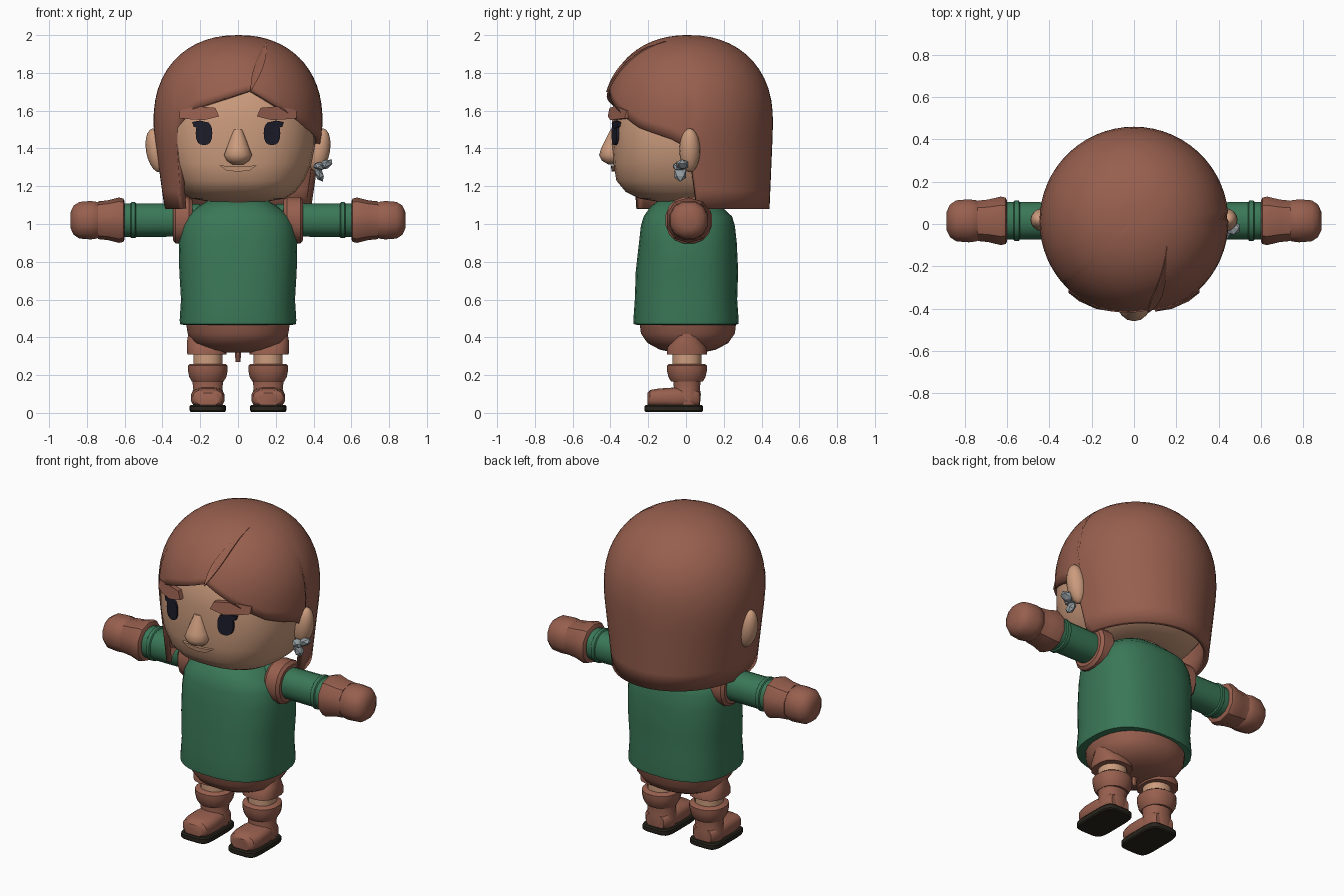
import bpy, bmesh, math
from math import sin, cos, pi, radians

cube = bpy.data.objects.get("Cube")
if cube:
    bpy.data.objects.remove(cube)


def material(name, rgb):
    m = bpy.data.materials.new(name)
    m.use_nodes = True
    m.diffuse_color = (*rgb, 1)
    m.node_tree.nodes["Principled BSDF"].inputs["Base Color"].default_value = (*rgb, 1)
    return m


BROWN = material("brown", (0.31, 0.115, 0.077))
GREEN = material("green", (0.042, 0.185, 0.095))
SKIN = material("skin", (0.6, 0.33, 0.205))
NAVY = material("dark navy", (0.012, 0.012, 0.024))
SOLE = material("dark sole", (0.022, 0.018, 0.012))
GREY = material("grey metal", (0.29, 0.33, 0.35))


def finish(name, bm, mat, smooth=40):
    bmesh.ops.remove_doubles(bm, verts=bm.verts, dist=0.0005)
    bmesh.ops.recalc_face_normals(bm, faces=bm.faces)
    mesh = bpy.data.meshes.new(name)
    bm.to_mesh(mesh)
    bm.free()
    mesh.materials.append(mat)
    ob = bpy.data.objects.new(name, mesh)
    bpy.context.collection.objects.link(ob)
    bpy.ops.object.select_all(action='DESELECT')
    ob.select_set(True)
    bpy.context.view_layer.objects.active = ob
    if smooth:
        bpy.ops.object.shade_smooth_by_angle(angle=radians(smooth))
    return ob


def skin_rows(bm, rows, closed=True):
    for a, b in zip(rows, rows[1:]):
        n = len(a)
        for i in range(n):
            j = (i + 1) % n
            bm.faces.new((a[i], a[j], b[j], b[i]))


def loft(name, rings, mat, axis="z", sides=24, n=2.0, side=1, smooth=40):
    """Rings are (position on axis, centre u, centre v, radius u, radius v)."""
    bm = bmesh.new()
    rows = []
    for t, cu, cv, ru, rv in rings:
        row = []
        for i in range(sides):
            a = 2 * pi * (i + 0.5) / sides
            u = cu + ru * math.copysign(abs(cos(a)) ** (2 / n), cos(a))
            v = cv + rv * math.copysign(abs(sin(a)) ** (2 / n), sin(a))
            x, y, z = {"z": (u, v, t), "x": (t, u, v), "y": (u, t, v)}[axis]
            row.append(bm.verts.new((x * side, y, z)))
        rows.append(row)
    skin_rows(bm, rows)
    bm.faces.new(rows[0])
    bm.faces.new(rows[-1])
    return finish(name, bm, mat, smooth)


def ball(name, loc, scale, mat, rot=(0, 0, 0), crystal=False):
    bm = bmesh.new()
    if crystal:
        bmesh.ops.create_icosphere(bm, subdivisions=1, radius=1)
    else:
        bmesh.ops.create_uvsphere(bm, u_segments=16, v_segments=10, radius=1)
    ob = finish(name, bm, mat, 0 if crystal else 60)
    ob.location, ob.scale, ob.rotation_euler = loc, scale, rot


def interp(keys, t):
    for a, b in zip(keys, keys[1:]):
        if t <= b[0]:
            f = (t - a[0]) / (b[0] - a[0])
            return [p + (q - p) * f for p, q in zip(a, b)]
    return list(keys[-1])


def patch(name, outline, surface, lift, mat, depth=0.03):
    """Flat shape in front, laid on a curved surface."""
    bm = bmesh.new()
    front = [bm.verts.new((x, surface(x, z) - lift, z)) for x, z in outline]
    back = [bm.verts.new((x, surface(x, z) - lift + depth, z)) for x, z in outline]
    bm.faces.new(front)
    bm.faces.new(back)
    skin_rows(bm, [front, back])
    finish(name, bm, mat, 30)


# Head
HEAD_N = 2.5
HEAD = [(1.12, 0, 0, .16, .16), (1.135, 0, 0, .25, .25), (1.17, 0, 0, .305, .32),
        (1.23, 0, 0, .35, .37), (1.32, 0, 0, .39, .385), (1.42, 0, 0, .41, .392),
        (1.55, 0, 0, .41, .392), (1.7, 0, 0, .375, .37), (1.84, 0, 0, .27, .27),
        (1.93, 0, 0, .1, .1)]
loft("head", HEAD, SKIN, sides=36, n=HEAD_N, smooth=60)
loft("neck", [(1.05, 0, 0, .15, .15), (1.18, 0, 0, .17, .17)], SKIN)


def face_y(x, z):
    _, _, _, rx, ry = interp(HEAD, z)
    return -ry * max(0, 1 - abs(x / rx) ** HEAD_N) ** (1 / HEAD_N)


loft("nose", [(1.315, 0, -.385, .03, .025), (1.335, 0, -.385, .06, .06),
              (1.365, 0, -.385, .076, .075), (1.4, 0, -.385, .062, .065),
              (1.45, 0, -.385, .043, .04), (1.5, 0, -.385, .022, .015)],
     SKIN, sides=14, smooth=50)
patch("mouth", [(-.1, 1.31), (-.05, 1.307), (0, 1.303), (.05, 1.307), (.1, 1.31),
                (.06, 1.283), (0, 1.277), (-.06, 1.283)], face_y, .016, SKIN)

# Eyes with lashes, brows and ears
for s, label in ((1, "left"), (-1, "right")):
    eye = [(s * (.18 + .044 * math.copysign(abs(cos(a)) ** .8, cos(a))),
            1.48 + .062 * math.copysign(abs(sin(a)) ** .8, sin(a)))
           for a in (2 * pi * i / 20 for i in range(20))]
    patch(label + "_eye", eye, face_y, .012, NAVY)
    patch(label + "_lash", [(s * x, z) for x, z in
          ((.15, 1.535), (.2, 1.548), (.243, 1.54), (.235, 1.515), (.2, 1.505))],
          face_y, .015, NAVY)
    patch(label + "_brow", [(s * x, z) for x, z in
          ((.1, 1.57), (.12, 1.615), (.2, 1.622), (.26, 1.615), (.31, 1.6),
           (.31, 1.56), (.26, 1.555), (.18, 1.55))], face_y, .03, BROWN, .04)
    ball(label + "_ear", (s * .432, .02, 1.39), (.055, .055, .118), SKIN,
         (0, s * radians(10), 0))

for i, (loc, scale, tilt) in enumerate((
        ((.465, -.02, 1.315), (.045, .035, .024), -25),
        ((.43, -.03, 1.265), (.024, .035, .045), -25),
        ((.43, -.035, 1.305), (.035, .04, .024), 15))):
    ball(f"earring_crystal_{i + 1}", loc, scale, GREY, (0, radians(tilt), 0), True)

# Hair: a dome whose lower edge height follows the angle from the front
EDGE = [(-180, 1.08), (-50, 1.08), (-47, 1.51), (-32, 1.61), (9, 1.71), (29, 1.62),
        (54, 1.51), (78, 1.45), (90, 1.4), (96, 1.08), (180, 1.08)]
HAIR_R, HAIR_Y, HAIR_Z = .447, .013, 1.55


def hair_radius(z):
    h = max(0, (z - HAIR_Z) / (2 - HAIR_Z))
    return HAIR_R * max(0, 1 - h ** 2.2) ** (1 / 2.2)


def hair_y(x, z):
    return HAIR_Y - math.sqrt(max(0, hair_radius(z) ** 2 - x * x))


bm = bmesh.new()
angles = sorted(set(range(-180, 180, 6)) | {k[0] for k in EDGE[:-1]})
rows = []
for r in range(19):
    row = []
    for a in angles:
        z = 2 - (2 - interp(EDGE, a)[1]) * (r / 18) ** 2
        low = max(0, 1.5 - z) / .42
        rad = hair_radius(z)
        row.append(bm.verts.new((rad * (1 - .13 * low) * sin(radians(a)),
                                 HAIR_Y - rad * (1 - .04 * low) * cos(radians(a)), z)))
    rows.append(row)
skin_rows(bm, rows)
hair = finish("hair", bm, BROWN, 60)
shell = hair.modifiers.new("thickness", 'SOLIDIFY')
shell.thickness, shell.offset = .03, -1

# Raised lock along the parting
steps = [i / 10 for i in range(11)]
lock = [(.065 + .09 * t + w * .024 * sin(pi * t), 1.70 + .265 * t)
        for w, ts in ((-1, steps), (1, steps[-2:0:-1])) for t in ts]
patch("parting_lock", lock, hair_y, .012, BROWN)

# Torso
loft("tunic", [(.465, 0, 0, .285, .255), (.47, 0, 0, .308, .278), (.49, 0, 0, .31, .28),
               (.6, 0, 0, .303, .272), (.75, 0, .005, .312, .272), (.9, 0, .01, .315, .26),
               (.99, 0, .01, .305, .25), (1.04, 0, .01, .28, .235),
               (1.09, 0, 0, .215, .19), (1.13, 0, 0, .15, .14)],
     GREEN, sides=32, n=2.5, smooth=50)
loft("pelvis", [(.32, 0, .01, .1, .08), (.335, 0, .01, .17, .15), (.37, 0, .01, .235, .215),
                (.42, 0, .01, .268, .25), (.5, 0, .01, .28, .26)],
     BROWN, sides=28, n=2.2, smooth=50)
loft("centre_tab", [(.27, 0, 0, .014, .014), (.34, 0, 0, .02, .02)], BROWN, sides=8)

# Limbs
for s, label in ((1, "left"), (-1, "right")):
    def arm(part, rings, mat, sides=16, n=2.2):
        loft(f"{label}_{part}", [(x, .015, 1.02, r, r) for x, r in rings], mat, "x",
             sides, n, s, 35)

    arm("shoulder_band", ((.24, .11), (.26, .125), (.33, .125), (.345, .108)), BROWN)
    arm("sleeve", ((.2, .088), (.54, .09), (.545, .097), (.565, .097), (.57, .09),
                   (.63, .09)), GREEN)
    arm("glove_cuff", ((.6, .1), (.607, .115), (.63, .12), (.69, .105), (.74, .1)),
        BROWN, 10)
    arm("hand", ((.725, .085), (.745, .1), (.78, .105), (.84, .1), (.87, .08),
                 (.886, .045)), BROWN, 12)

    def leg(part, rings, mat, axis="z", sides=16, n=2.2):
        loft(f"{label}_{part}", rings, mat, axis, sides, n, s, 40)

    X = .16
    leg("trouser_leg", ((.31, .165, .005, .105, .108), (.345, .165, .005, .107, .105),
                        (.38, .165, .005, .106, .08), (.42, .165, .005, .1, .06)),
        BROWN, n=2.6)
    leg("shin", ((.2, X, .005, .078, .078), (.36, X, .005, .078, .078)), SKIN)
    leg("boot_cuff", ((.165, X, .005, .085, .085), (.19, X, .005, .1, .1),
                      (.225, X, .005, .107, .108), (.25, X, .005, .107, .108),
                      (.26, X, .005, .095, .095)), BROWN)
    leg("boot_shaft", ((.04, X, .005, .08, .07), (.1, X, .005, .088, .075),
                       (.125, X, .005, .078, .07), (.19, X, .005, .086, .075)), BROWN)
    leg("boot_foot", ((-.205, X, .072, .06, .033), (-.19, X, .077, .08, .045),
                      (-.14, X, .08, .09, .05), (-.06, X, .08, .088, .055),
                      (.05, X, .08, .08, .05), (.072, X, .075, .06, .04)),
        BROWN, "y", n=3)
    leg("boot_sole", ((.005, X, -.065, .09, .148), (.012, X, -.065, .096, .155),
                      (.035, X, -.065, .096, .155), (.042, X, -.065, .09, .148)),
        SOLE, sides=24, n=5)
